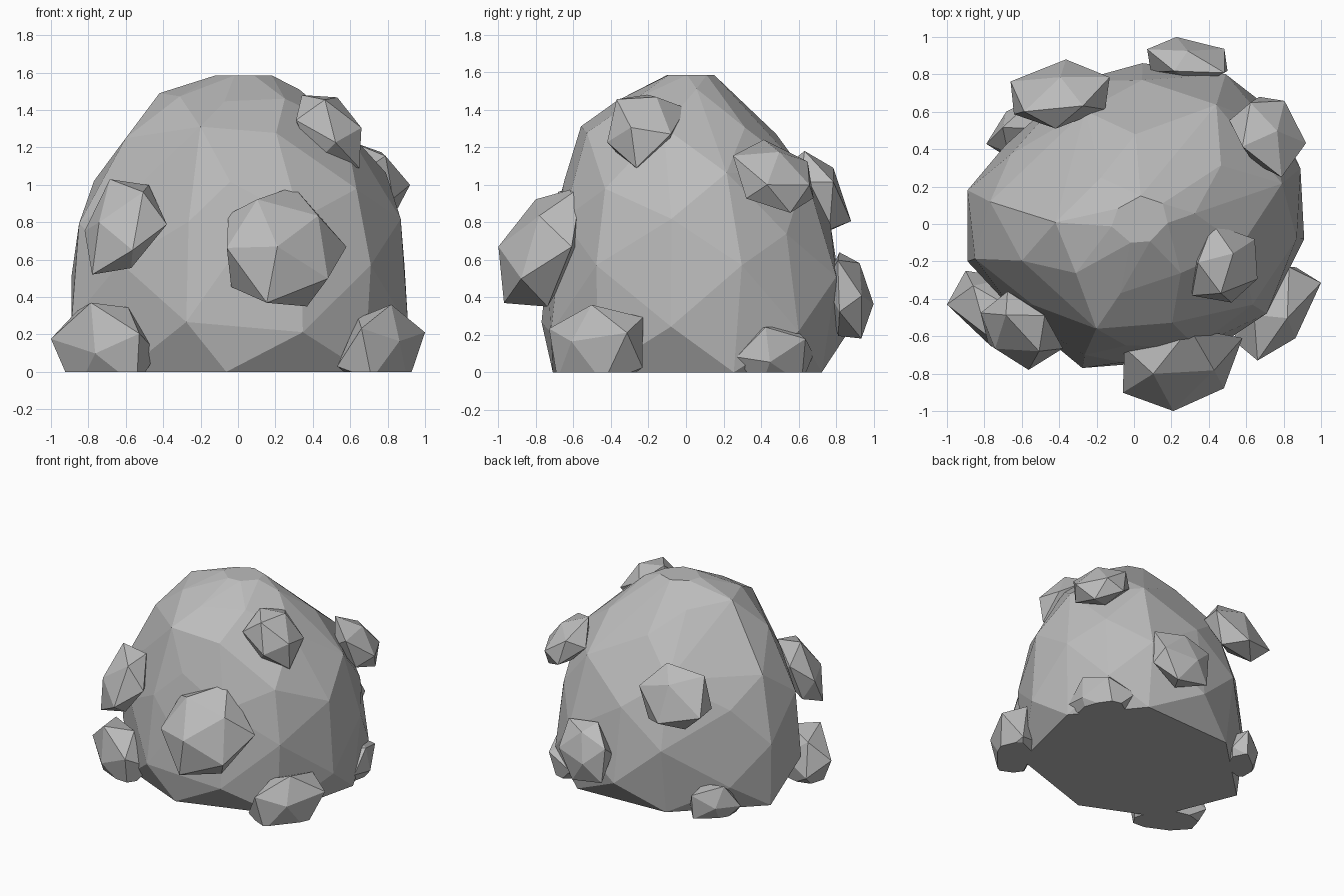
import bpy, bmesh, random
from math import tau
from mathutils import Vector, Euler

cube = bpy.data.objects.get("Cube")
if cube:
    bpy.data.objects.remove(cube, do_unlink=True)

stone = bpy.data.materials.new("grey_stone")
stone.use_nodes = True
stone.diffuse_color = (0.5, 0.5, 0.5, 1)
stone.node_tree.nodes["Principled BSDF"].inputs["Base Color"].default_value = (0.5, 0.5, 0.5, 1)


def hull_object(name, points):
    """Flat-faced convex rock through the points, cut level at the ground."""
    bm = bmesh.new()
    for p in points:
        bm.verts.new(p)
    hull = bmesh.ops.convex_hull(bm, input=bm.verts[:])
    loose = {g for g in hull["geom_interior"] + hull["geom_unused"] if isinstance(g, bmesh.types.BMVert)}
    bmesh.ops.delete(bm, geom=list(loose), context="VERTS")
    cut = bmesh.ops.bisect_plane(bm, geom=bm.verts[:] + bm.edges[:] + bm.faces[:],
                                 plane_co=(0, 0, 0), plane_no=(0, 0, -1), clear_outer=True)
    rim = [e for e in cut["geom_cut"] if isinstance(e, bmesh.types.BMEdge) and e.is_boundary]
    if rim:
        bmesh.ops.contextual_create(bm, geom=rim)
    bmesh.ops.dissolve_limit(bm, angle_limit=0.1, verts=bm.verts[:], edges=bm.edges[:])
    bmesh.ops.recalc_face_normals(bm, faces=bm.faces[:])
    mesh = bpy.data.meshes.new(name)
    bm.to_mesh(mesh)
    bm.free()
    mesh.materials.append(stone)
    obj = bpy.data.objects.new(name, mesh)
    bpy.context.collection.objects.link(obj)
    return obj


def fit(points, low, high):
    """Stretch points to fill the box from low to high."""
    lo = [min(p[i] for p in points) for i in range(3)]
    hi = [max(p[i] for p in points) for i in range(3)]
    return [Vector([low[i] + (p[i] - lo[i]) / (hi[i] - lo[i]) * (high[i] - low[i])
                    for i in range(3)]) for p in points]


# Main dome: one plan outline repeated at each level, every other point used
outline = [(-.88, .18), (-.88, -.2), (-.62, -.5), (-.27, -.77), (-.05, -.77), (.35, -.72), (.72, -.5),
           (.91, -.08), (.9, .3), (.75, .6), (.5, .82), (.05, .86), (-.3, .78), (-.68, .42)]
levels = [  # height, left, right, front, back
    (0, -.86, .86, -.71, .76),
    (.24, -.89, .91, -.77, .86),
    (.54, -.89, .9, -.74, .84),
    (.78, -.85, .87, -.7, .77),
    (1.02, -.77, .8, -.65, .67),
    (1.27, -.6, .57, -.56, .48),
    (1.48, -.42, .33, -.37, .28),
    (1.585, -.12, .18, -.1, .15),
]
rng = random.Random(4)
dome = []
for i, (z, x0, x1, y0, y1) in enumerate(levels):
    wobble = 0 if i in (0, len(levels) - 1) else .05
    for x, y in outline[i % 2::2]:
        dome.append(Vector((x0 + (x + .88) / 1.79 * (x1 - x0),
                            y0 + (y + .77) / 1.63 * (y1 - y0),
                            z + rng.uniform(-wobble, wobble))))
hull_object("main_rock", dome)


# Boulders: irregular icosahedra flattened against the dome
def boulder(name, low, high, seed):
    rng = random.Random(seed)
    bm = bmesh.new()
    bmesh.ops.create_icosphere(bm, subdivisions=1, radius=1)
    turn = Euler([rng.uniform(0, tau) for _ in range(3)]).to_matrix()
    points = [turn @ v.co * rng.uniform(.85, 1.15) for v in bm.verts]
    bm.free()
    outward = ((Vector(low) + Vector(high)) / 2 - Vector((0, 0, .2))).normalized()
    points = [p - outward * p.dot(outward) * .4 for p in points]
    hull_object(name, fit(points, low, high))


boulder("front_boulder", (-.06, -1, .35), (.58, -.55, .99), 1)
boulder("front_right_boulder", (-.82, -.78, .52), (-.38, -.36, 1.03), 2)
boulder("upper_left_boulder", (.31, -.42, 1.09), (.66, 0, 1.48), 3)
boulder("back_left_boulder", (.51, .25, .85), (.92, .68, 1.24), 4)
boulder("back_right_boulder", (-.66, .51, .74), (-.13, .88, 1.18), 5)
boulder("back_boulder", (.07, .74, .18), (.5, 1, .64), 6)
boulder("front_right_foot", (-1, -.69, -.12), (-.43, -.25, .37), 7)
boulder("front_left_foot", (.53, -.73, -.12), (1, -.23, .36), 8)
boulder("back_left_foot", (.5, .27, -.1), (.87, .68, .25), 9)
boulder("back_right_foot", (-.79, .36, -.1), (-.45, .68, .25), 10)
